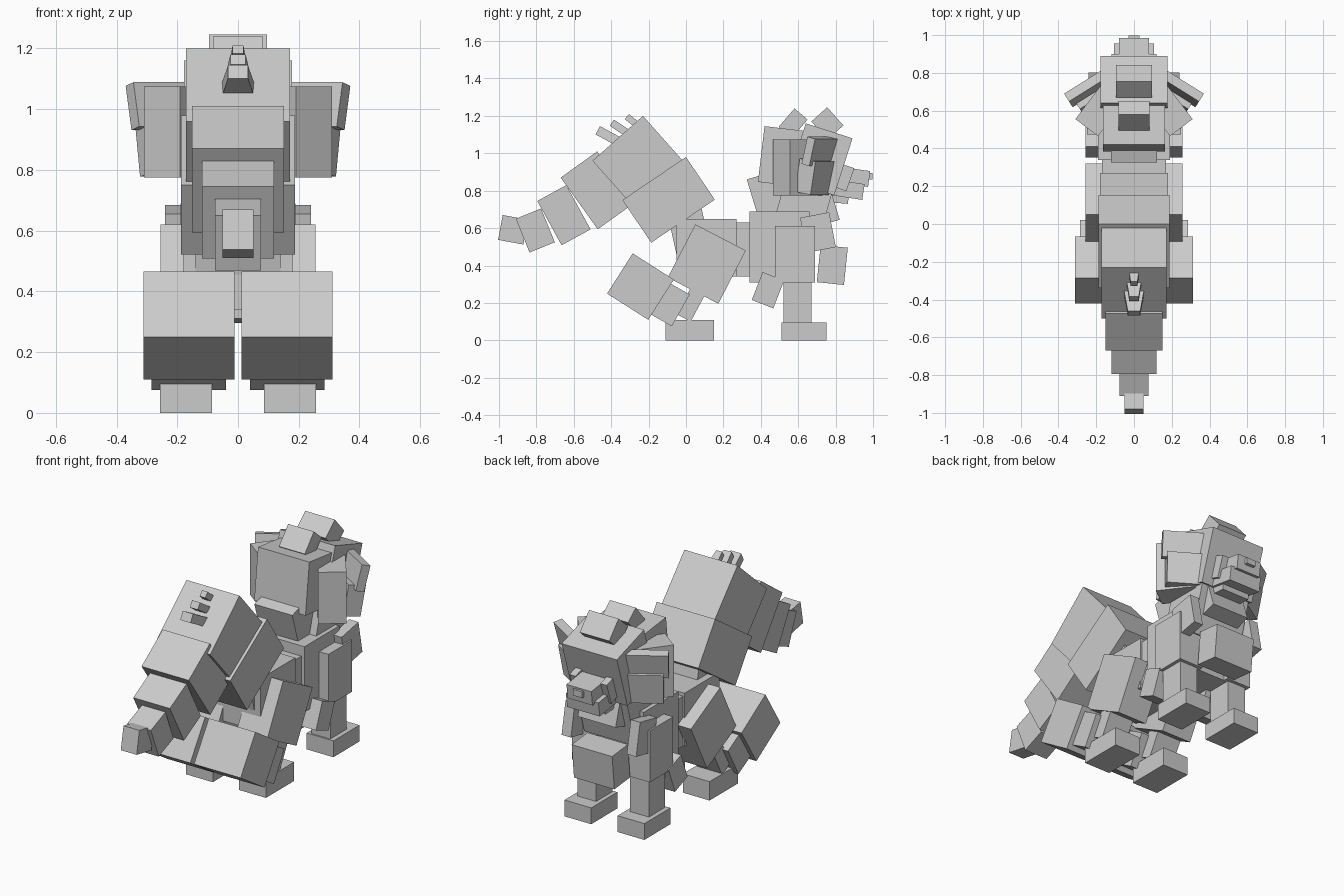
import bpy, bmesh
from math import hypot, radians
from mathutils import Matrix

cube = bpy.data.objects.get("Cube")
if cube:
    bpy.data.objects.remove(cube)

grey = bpy.data.materials.new("plain_grey")
grey.use_nodes = True
grey.diffuse_color = (0.6, 0.6, 0.6, 1)
grey.node_tree.nodes["Principled BSDF"].inputs["Base Color"].default_value = (0.6, 0.6, 0.6, 1)


def finish(name, bm):
    bmesh.ops.recalc_face_normals(bm, faces=bm.faces)
    mesh = bpy.data.meshes.new(name)
    bm.to_mesh(mesh)
    bm.free()
    mesh.materials.append(grey)
    obj = bpy.data.objects.new(name, mesh)
    bpy.context.collection.objects.link(obj)
    return obj


def block(name, p, q, depth, x0, x1, taper=1.0):
    """Box whose top edge runs p to q in the side plane, going down by depth, from x0 to x1.
    The p end may be narrower by taper."""
    dy, dz = q[0] - p[0], q[1] - p[1]
    n = hypot(dy, dz)
    oy, oz = dz / n * depth, -dy / n * depth
    profile = [(p, taper), (q, 1), ((q[0] + oy, q[1] + oz), 1), ((p[0] + oy, p[1] + oz), taper)]
    bm = bmesh.new()
    sides = [[bm.verts.new((x * t, y, z)) for (y, z), t in profile] for x in (x0, x1)]
    for ring in sides:
        bm.faces.new(ring)
    for i in range(4):
        j = (i + 1) % 4
        bm.faces.new((sides[0][i], sides[0][j], sides[1][j], sides[1][i]))
    return finish(name, bm)


def centre(name, p, q, depth, half, taper=1.0):
    block(name, p, q, depth, -half, half, taper)


def pair(name, p, q, depth, inner, outer):
    block("left_" + name, p, q, depth, inner, outer)
    block("right_" + name, p, q, depth, -outer, -inner)


def turned_pair(name, loc, size, yaw, lean=0):
    for side, s in (("left_", 1), ("right_", -1)):
        bm = bmesh.new()
        bmesh.ops.create_cube(bm, size=1)
        m = (Matrix.Translation((loc[0] * s, loc[1], loc[2]))
             @ Matrix.Rotation(radians(yaw * s), 4, 'Z')
             @ Matrix.Rotation(radians(lean), 4, 'X')
             @ Matrix.Diagonal((*size, 1)))
        bmesh.ops.transform(bm, matrix=m, verts=bm.verts)
        finish(side + name, bm)


# Tail, from root to tip
centre("tail_root", (-.1, .68), (.08, .72), .25, .14)
centre("tail_base", (-.34, .75), (0, .98), .275, .188)
centre("tail_bulk", (-.5, .96), (-.23, 1.2), .4, .171)
centre("tail_second", (-.67, .87), (-.475, 1.01), .34, .152)
centre("tail_third", (-.795, .745), (-.64, .83), .27, .118)
centre("tail_fourth", (-.91, .65), (-.775, .705), .195, .076)
centre("tail_tip", (-.98, .67), (-.845, .645), .135, .051)

# Tail spikes
centre("low_spike", (-.46, 1.145), (-.34, 1.08), .05, .055, .6)
centre("middle_spike", (-.385, 1.18), (-.28, 1.11), .04, .042, .6)
centre("high_spike", (-.305, 1.21), (-.22, 1.14), .035, .03, .6)

# Hind legs
pair("thigh", (.05, .62), (.32, .48), .32, .06, .256)
pair("shin", (-.285, .465), (-.065, .325), .255, .012, .312)
pair("ankle", (-.095, .31), (.02, .245), .195, .04, .285)
pair("hock", (.03, .29), (.105, .25), .17, .09, .25)
pair("hind_foot", (-.11, .11), (.15, .11), .11, .085, .257)

# Trunk
centre("rear_body", (-.05, .65), (.27, .65), .31, .18)
centre("waist", (.2, .63), (.36, .63), .29, .17)
centre("chest", (.34, .69), (.66, .69), .38, .19)
centre("upper_breast", (.54, .89), (.79, .82), .33, .165)
centre("lower_breast", (.72, .51), (.865, .495), .2, .13)
centre("neck", (.325, .86), (.72, .98), .35, .122)
pair("shoulder_plate", (.61, .655), (.765, .685), .19, .18, .24)

# Front legs
pair("upper_foreleg", (.475, .61), (.69, .61), .3, .09, .25)
pair("elbow", (.41, .365), (.525, .32), .16, .08, .256)
pair("lower_foreleg", (.52, .33), (.67, .33), .25, .11, .23)
pair("front_foot", (.51, .095), (.75, .095), .095, .085, .257)

# Mane
centre("back_mane", (.42, 1.145), (.63, 1.12), .3, .165)
centre("rear_crown", (.58, 1.24), (.65, 1.18), .13, .083)
centre("front_crown", (.67, 1.17), (.755, 1.246), .13, .095)
turned_pair("side_mane", (.184, .598, .925), (.15, .22, .3), 37)
turned_pair("upper_tuft", (.25, .715, 1.01), (.23, .05, .15), -32, -14)
turned_pair("lower_tuft", (.22, .69, .875), (.2, .1, .18), -32, -10)

# Head and face
centre("head", (.64, 1.16), (.89, 1.08), .32, .178)
centre("bridge", (.8, 1.06), (.87, 1.04), .17, .04)
pair("cheek", (.8, .955), (.9, .92), .13, .08, .12)
centre("snout", (.8, .93), (.985, .905), .085, .08)
centre("nose", (.95, .895), (.998, .895), .035, .03)
centre("lip", (.79, .86), (.955, .835), .085, .105)
centre("jaw", (.74, .79), (.87, .78), .05, .09)
